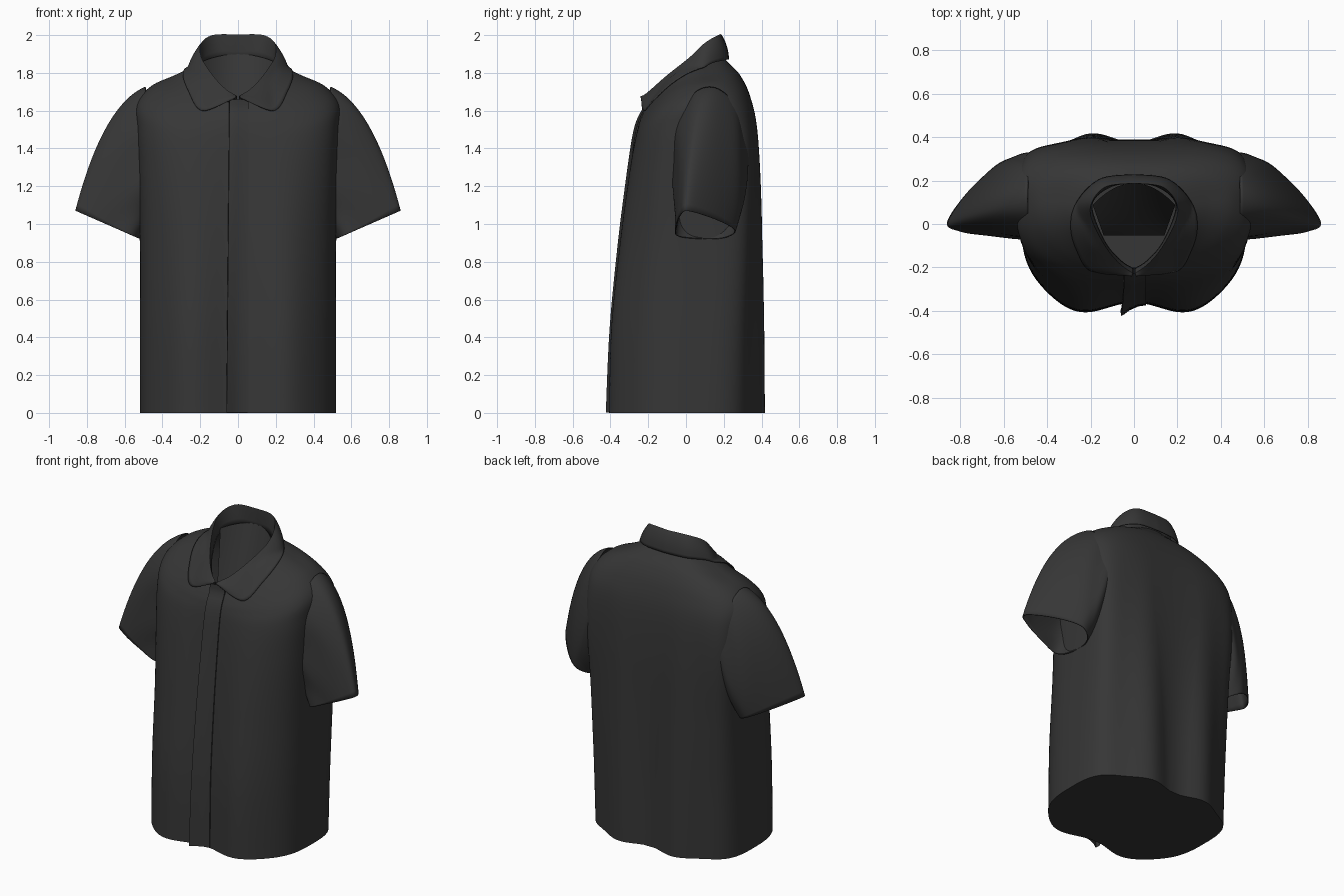
import bpy, bmesh, math
from mathutils import Vector
from mathutils.bvhtree import BVHTree

if "Cube" in bpy.data.objects:
    bpy.data.objects.remove(bpy.data.objects["Cube"])

fabric = bpy.data.materials.new("charcoal fabric")
fabric.diffuse_color = (0.037, 0.037, 0.037, 1)
fabric.use_nodes = True
fabric.node_tree.nodes["Principled BSDF"].inputs["Base Color"].default_value = fabric.diffuse_color


def catmull(keys, t):
    """Smooth interpolation through rows of numbers, t in 0..1."""
    f = t * (len(keys) - 1)
    i = min(int(f), len(keys) - 2)
    f -= i
    p = [keys[max(0, min(len(keys) - 1, i + k))] for k in (-1, 0, 1, 2)]
    return [0.5 * (2 * b + (c - a) * f + (2 * a - 5 * b + 4 * c - d) * f * f
                   + (3 * b - a - 3 * c + d) * f ** 3) for a, b, c, d in zip(*p)]


def loft(name, rows, closed=True, cap=False, thick=0, angle=50):
    """Skin a list of point rows into a smooth surface."""
    bm = bmesh.new()
    grid = [[bm.verts.new(p) for p in r] for r in rows]
    n = len(rows[0])
    for r, s in zip(grid, grid[1:]):
        for j in range(n if closed else n - 1):
            k = (j + 1) % n
            bm.faces.new((r[j], r[k], s[k], s[j]))
    if cap:
        bm.faces.new(grid[0][::-1])
    bmesh.ops.recalc_face_normals(bm, faces=bm.faces)
    me = bpy.data.meshes.new(name)
    bm.to_mesh(me)
    bm.free()
    ob = bpy.data.objects.new(name, me)
    bpy.context.collection.objects.link(ob)
    me.materials.append(fabric)
    bpy.ops.object.select_all(action='DESELECT')
    ob.select_set(True)
    bpy.context.view_layer.objects.active = ob
    bpy.ops.object.shade_smooth_by_angle(angle=math.radians(angle))
    if thick:
        m = ob.modifiers.new("thickness", 'SOLIDIFY')
        m.thickness = thick
        m.offset = -1
    return ob


# Body: half width, y centre, y front, y back, z side, z front, z back, roundness front/back, fold depth
body_keys = [
    (.52, .04, -.395, .400, .00, .00, .00, 2.9, 3.0, 1.0),
    (.52, .05, -.385, .395, .45, .45, .45, 2.9, 3.4, .95),
    (.52, .06, -.345, .390, .90, .90, .90, 2.9, 4.2, .65),
    (.53, .08, -.300, .385, 1.28, 1.26, 1.28, 3.1, 5.0, .35),
    (.54, .10, -.27, .370, 1.50, 1.45, 1.54, 3.1, 4.4, .12),
    (.54, .11, -.25, .335, 1.635, 1.53, 1.69, 2.6, 3.2, 0),
    (.46, .11, -.235, .285, 1.73, 1.57, 1.79, 2.2, 2.5, 0),
    (.33, .10, -.22, .228, 1.79, 1.60, 1.85, 2.0, 2.2, 0),
    (.20, .08, -.20, .195, 1.85, 1.63, 1.885, 2.0, 2.0, 0)]


def body_ring(t, n=144):
    hw, yc, yf, yb, zs, zf, zb, nf, nb, fold = catmull(body_keys, t)
    ring = []
    for j in range(n):
        a = 2 * math.pi * (j + .5) / n
        c, s = math.cos(a), math.sin(a)
        e, yy, zz, per, dep = (nb, yb, zb, .41, .025) if s > 0 else (nf, yf, zf, .56, .033)
        x = hw * math.copysign(abs(c) ** (2 / e), c)
        w = abs(s) ** (2 / e)
        y = yc + (yy - yc) * w
        y -= math.copysign(dep, s) * fold * math.cos(2 * math.pi * x / per) * w * (1 - (x / .54) ** 4)
        ring.append((x, y, zz + (zs - zz) * c * c))
    return ring


body = loft("shirt_body", [body_ring(i / 64) for i in range(65)], cap=True)
tree = BVHTree.FromPolygons([v.co for v in body.data.vertices],
                            [tuple(p.vertices) for p in body.data.polygons])

# Front placket: overlapping strip whose left edge lifts away from the body
rows = []
for i in range(61):
    z = .003 + 1.657 * i / 60
    shift = .015 * z / 1.6
    lift = .045 * max(0, 1 - z / 1.9)
    row = []
    for x, out in ((-.045, -.01), (-.062, lift * .6), (-.06, lift + .010), (-.045, lift * .85 + .011),
                   (-.02, lift * .5 + .010), (.02, lift * .15 + .008), (.055, .006), (.056, -.006)):
        px = x + shift * (x < 0)
        hit = tree.ray_cast(Vector((px, -2, min(z, 1.61))), Vector((0, 1, 0)))[0]
        row.append((px, (hit.y if hit else -.21) - out, z))
    rows.append(row)
loft("front_placket", rows, closed=False, angle=40)

# Collar: right half outlines from centre back to centre front
stand = [(0, .192, 1.87), (.10, .175, 1.87), (.18, .12, 1.845), (.19, .05, 1.81),
         (.13, -.09, 1.72), (.06, -.17, 1.65), (.006, -.205, 1.63)]
fold = [(0, .188, 2.0), (.13, .172, 1.998), (.195, .10, 1.955), (.195, .02, 1.88),
        (.135, -.10, 1.785), (.07, -.18, 1.715), (.006, -.228, 1.675)]
fall = [(0, .226, 1.87), (.15, .208, 1.868), (.250, .12, 1.843), (.275, .03, 1.77),
        (.258, -.09, 1.685), (.19, -.215, 1.598), (.012, -.234, 1.668)]


def collar_row(p, q, f, bulge=0, clear=False):
    half = []
    for i in range(41):
        a, b = Vector(catmull(p, i / 40)), Vector(catmull(q, i / 40))
        v = a.lerp(b, f)
        v += Vector((v.x, v.y - .02, .1)).normalized() * bulge
        if clear:  # keep the collar lying on top of the body
            co, no, _, _ = tree.find_nearest(v)
            if (v - co).dot(no) < .009 and co.z < 1.84:
                v = co + no * .009
        half.append(v)
    return [Vector((-v.x, v.y, v.z)) for v in half[:0:-1]] + half


rows = [collar_row(stand, fold, f / 3) for f in range(4)]
rows += [collar_row(fold, fall, f / 8, .008 * math.sin(math.pi * f / 8), f > 2) for f in range(1, 9)]
collar = loft("collar", rows, closed=False, thick=.006)
collar.modifiers["thickness"].offset = 0

# Inner back panel hanging below the collar
loft("neck_lining",
     [[((.19 - .05 * t) * u, .188 - .24 * t - .10 * u * u * (1 - t), 1.90 - .04 * u * u - .75 * t)
       for u in [k / 10 for k in range(-10, 11)]] for t in [i / 12 for i in range(13)]], closed=False)

# Short sleeves: curved loft from armhole to slanted hem (hem outline in plan, outer tip first)
hem_plan = [(.86, .01), (.80, -.035), (.68, -.052), (.56, -.05),
            (.52, .06), (.53, .20), (.62, .262), (.75, .165)]
hem_keys = hem_plan[-1:] + hem_plan + hem_plan[:2]


def sleeve_point(t, u, side):
    a = 2 * math.pi * u
    c, s = math.cos(a), math.sin(a)
    arm = Vector((.475 + .015 * c, .125 - .2 * s, 1.355 + .372 * c))
    hx, hy = catmull(hem_keys, (1 + 8 * u) / 10)
    hem = Vector((hx, hy, .93 + (hx - .54) * .4375))
    mid = (arm + hem) / 2 + Vector((.04 * max(0, c) + .03 * max(0, -s), -.03 * s if s < 0 else 0,
                                    .235 * max(0, c)))
    p = arm * (1 - t) ** 2 + mid * 2 * t * (1 - t) + hem * t * t
    # gathered wrinkles close to the armhole
    p.y -= .006 * math.sin(7 * a + 5 * t) * (1 - t) * s
    p.x *= side
    return p


for side, label in ((-1, "left"), (1, "right")):
    loft(label + "_sleeve",
         [[sleeve_point(i / 32, j / 80, side) for j in range(80)] for i in range(33)], thick=.006)
